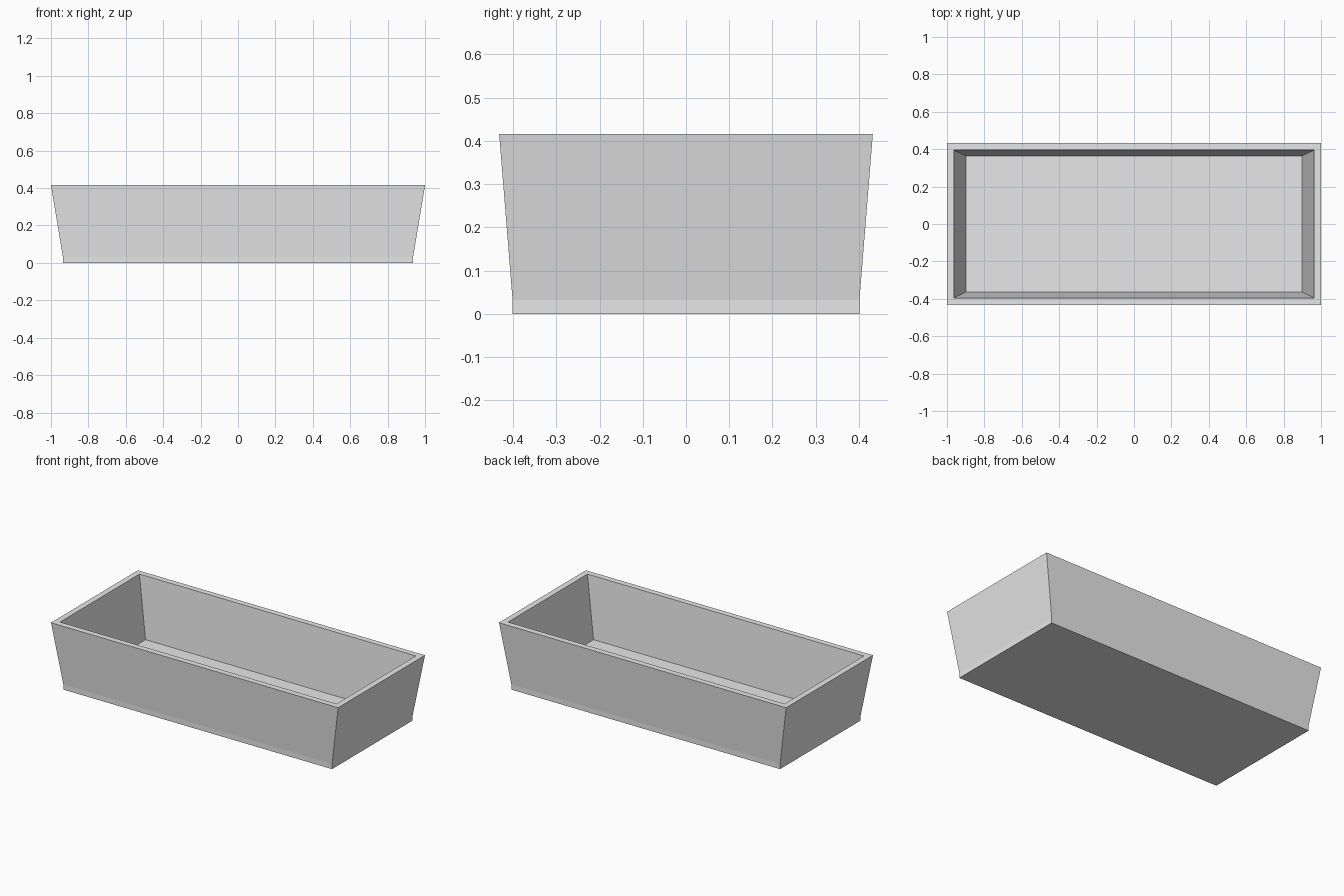
import bpy
import bmesh

cube = bpy.data.objects.get("Cube")
if cube:
    bpy.data.objects.remove(cube, do_unlink=True)

# Plain grey material
grey = bpy.data.materials.new("light_grey")
grey.use_nodes = True
colour = (0.8, 0.8, 0.8, 1.0)
grey.diffuse_color = colour
grey.node_tree.nodes["Principled BSDF"].inputs["Base Color"].default_value = colour


def loft_rectangles(name, rings):
    """Join rectangular rings (half x, half y, z) into a closed flat-faced solid."""
    bm = bmesh.new()
    corners = ((-1, -1), (1, -1), (1, 1), (-1, 1))
    loops = [[bm.verts.new((sx * hx, sy * hy, z)) for sx, sy in corners]
             for hx, hy, z in rings]
    for lower, upper in zip(loops, loops[1:]):
        for i in range(4):
            j = (i + 1) % 4
            bm.faces.new((lower[i], lower[j], upper[j], upper[i]))
    bm.faces.new(loops[0][::-1])
    bm.faces.new(loops[-1])
    bmesh.ops.recalc_face_normals(bm, faces=bm.faces)
    mesh = bpy.data.meshes.new(name)
    bm.to_mesh(mesh)
    bm.free()
    mesh.materials.append(grey)
    obj = bpy.data.objects.new(name, mesh)
    bpy.context.collection.objects.link(obj)
    return obj


# Open trough: upright foot, flared walls, flat rim, sloped inside and floor
base_z, rim_z, wall = 0.032, 0.416, 0.037
foot_x, foot_y = 0.936, 0.401
rim_x, rim_y = 1.0, 0.432

loft_rectangles("trough", [
    (foot_x, foot_y, 0),
    (foot_x, foot_y, base_z),
    (rim_x, rim_y, rim_z),
    (rim_x - wall, rim_y - wall, rim_z),
    (foot_x - wall, foot_y - wall, base_z),
])
